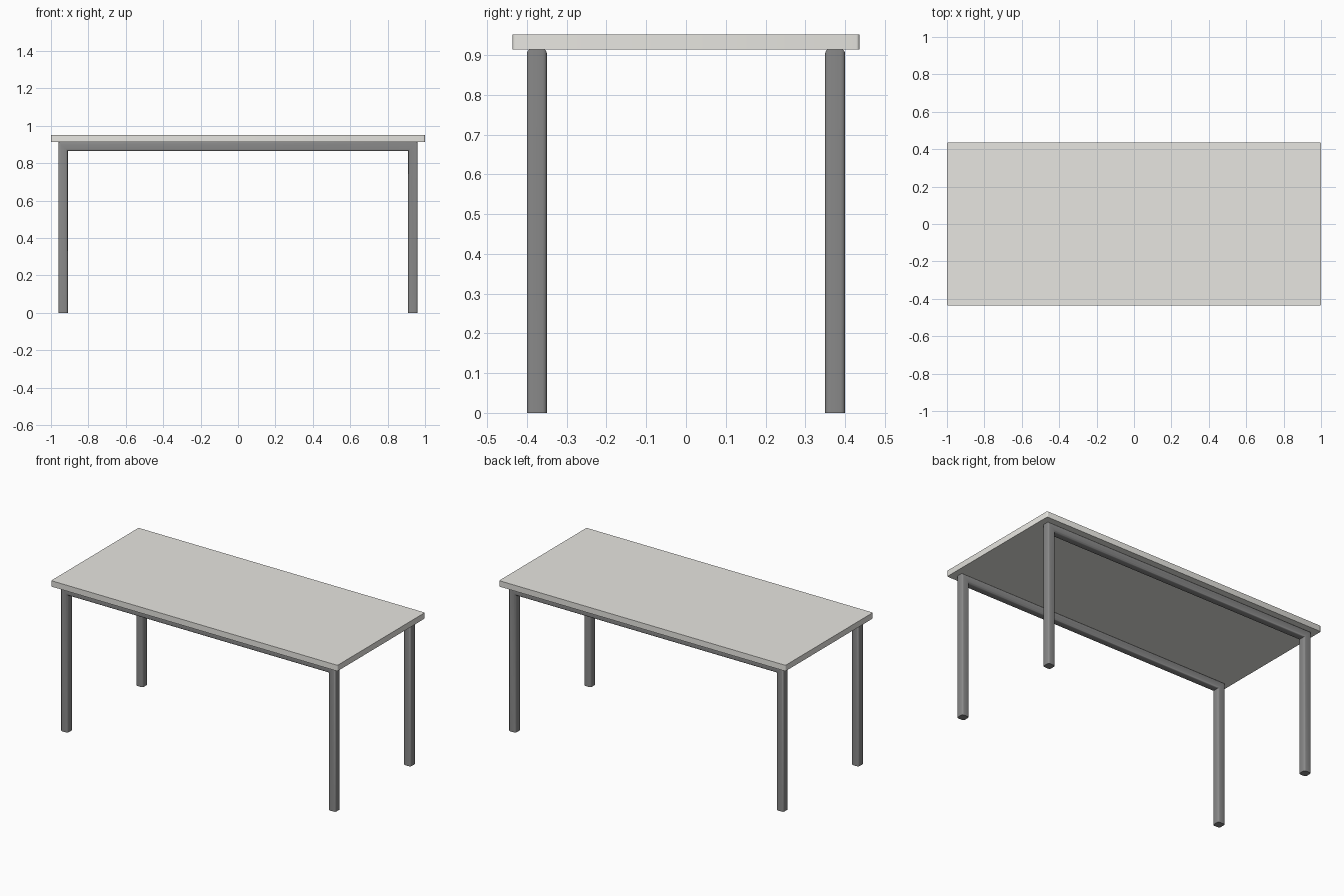
import bpy, bmesh, math

if "Cube" in bpy.data.objects:
    bpy.data.objects.remove(bpy.data.objects["Cube"])

LEG_X, LEG_Y, RAIL_Z = 0.935, 0.375, 0.89   # frame tube centre lines
HALF, RADIUS = 0.025, 0.011                 # tube half width, corner radius


def add_object(name, bm):
    bmesh.ops.recalc_face_normals(bm, faces=bm.faces)
    mesh = bpy.data.meshes.new(name)
    bm.to_mesh(mesh)
    bm.free()
    obj = bpy.data.objects.new(name, mesh)
    bpy.context.collection.objects.link(obj)
    bpy.ops.object.select_all(action='DESELECT')
    obj.select_set(True)
    bpy.context.view_layer.objects.active = obj
    bpy.ops.object.shade_smooth_by_angle(angle=math.radians(35))
    return obj


def rounded_square(half, radius, steps=3):
    pts = []
    c = half - radius
    for i, (sx, sy) in enumerate([(1, 1), (-1, 1), (-1, -1), (1, -1)]):
        for k in range(steps + 1):
            a = math.pi / 2 * (i + k / steps)
            pts.append((sx * c + radius * math.cos(a), sy * c + radius * math.sin(a)))
    return pts


def leg_frame(name, y):
    # Upside-down U of square tube with mitred corners
    bm = bmesh.new()
    profile = rounded_square(HALF, RADIUS)
    rings = []
    for side, at_top in [(-1, 0), (-1, 1), (1, 1), (1, 0)]:
        rings.append([bm.verts.new((side * (LEG_X + a), y + b, at_top * (RAIL_Z + a)))
                      for a, b in profile])
    n = len(profile)
    for r0, r1 in zip(rings, rings[1:]):
        for i in range(n):
            j = (i + 1) % n
            bm.faces.new((r0[i], r0[j], r1[j], r1[i]))
    bm.faces.new(rings[0])
    bm.faces.new(rings[-1])
    return add_object(name, bm)


# Front and back leg frames
leg_frame("front_leg_frame", -LEG_Y)
leg_frame("back_leg_frame", LEG_Y)

# Table top with slightly rounded vertical corners
bm = bmesh.new()
bmesh.ops.create_cube(bm, size=1)
for v in bm.verts:
    v.co.x *= 2.0
    v.co.y *= 0.872
    v.co.z = 0.9325 + v.co.z * 0.037
corners = [e for e in bm.edges if abs(e.verts[0].co.z - e.verts[1].co.z) > 0.01]
bmesh.ops.bevel(bm, geom=corners, offset=0.008, segments=3, profile=0.5, affect='EDGES')
top = add_object("table_top", bm)
mat = bpy.data.materials.new("pale_laminate")
mat.diffuse_color = (0.8, 0.79, 0.75, 1)
mat.use_nodes = True
mat.node_tree.nodes["Principled BSDF"].inputs["Base Color"].default_value = mat.diffuse_color
top.data.materials.append(mat)

# Dark grey metal for the frames
metal = bpy.data.materials.new("grey_metal")
metal.diffuse_color = (0.25, 0.25, 0.25, 1)
metal.use_nodes = True
metal.node_tree.nodes["Principled BSDF"].inputs["Base Color"].default_value = metal.diffuse_color
for name in ("front_leg_frame", "back_leg_frame"):
    bpy.data.objects[name].data.materials.append(metal)
